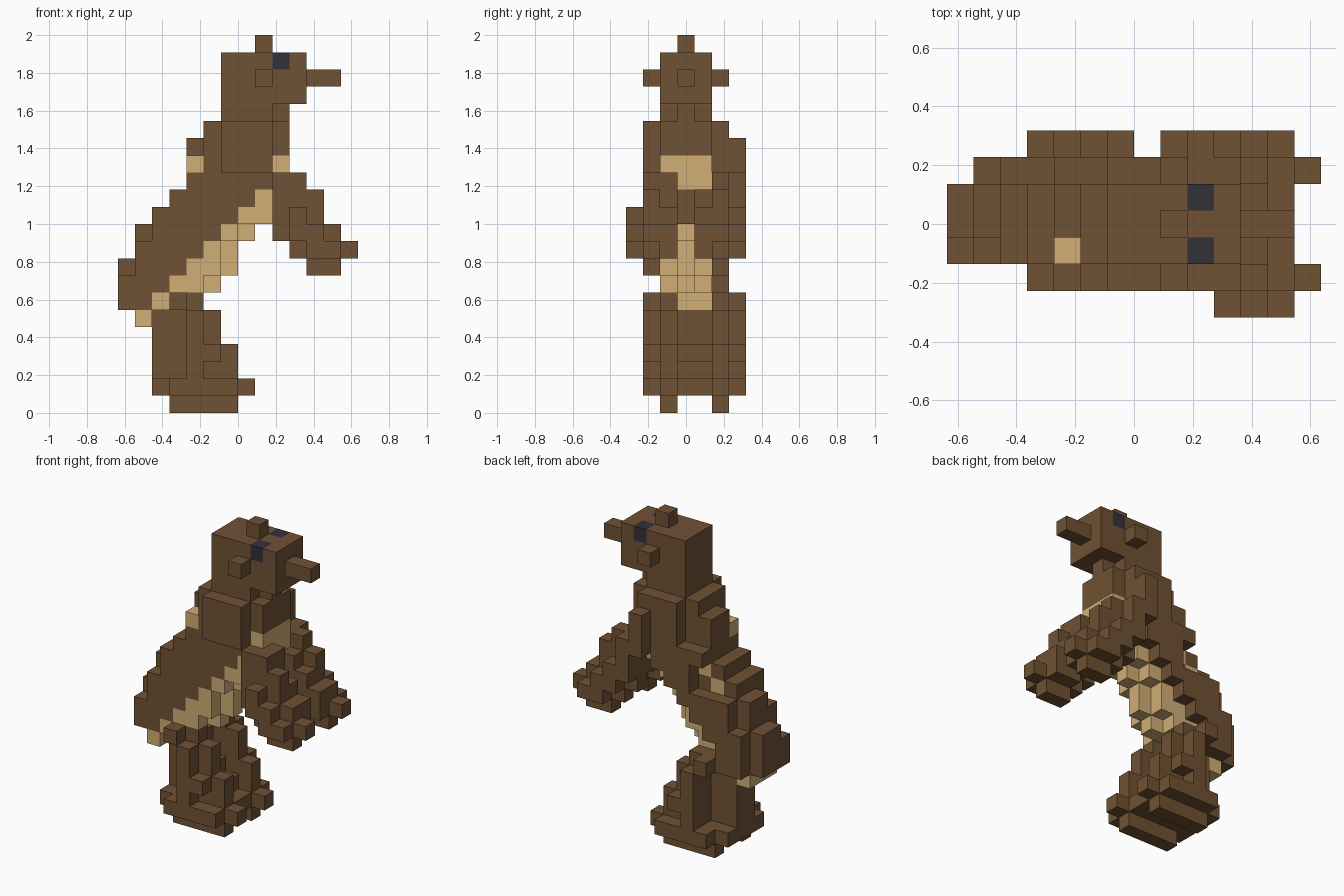
import bpy, bmesh
from mathutils import Vector

cube = bpy.data.objects.get("Cube")
if cube:
    bpy.data.objects.remove(cube, do_unlink=True)

S = 2 / 22                      # edge of one block
ORIGIN = Vector((-7 * S, -3.5 * S, 0))


def material(name, rgb):
    m = bpy.data.materials.new(name)
    m.use_nodes = True
    m.diffuse_color = (*rgb, 1)
    m.node_tree.nodes["Principled BSDF"].inputs["Base Color"].default_value = (*rgb, 1)
    return m


MATS = [material("brown_fur", (0.162, 0.083, 0.034)),
        material("tan_belly", (0.635, 0.425, 0.180)),
        material("dark_eye", (0.033, 0.031, 0.042))]
BROWN, TAN, EYE = range(3)
cells = {}                      # (i, j, k) -> (part, colour)


def box(part, i, j, k, colour=BROWN):
    """Fill an inclusive block range; later calls repaint earlier ones."""
    for a in range(i[0], i[1] + 1):
        for b in range(j[0], j[1] + 1):
            for c in range(k[0], k[1] + 1):
                cells[a, b, c] = (part, colour)


def rows(part, j, profile, colour=BROWN):
    """Side profile given as {height: (first, last)} across columns j."""
    for k, span in profile.items():
        box(part, span, j, (k, k), colour)


# Slanted torso, brown back with a tan belly edge
torso = {13: (4, 8), 12: (3, 8), 11: (2, 8), 10: (1, 7), 9: (1, 6),
         8: (0, 6), 7: (0, 5), 6: (0, 3)}
rows("torso", (2, 4), torso)
belly = {12: (8, 8), 11: (7, 8), 10: (6, 7), 9: (5, 6), 8: (4, 6),
         7: (3, 5), 6: (2, 3), 5: (1, 1)}
rows("torso", (2, 4), belly, TAN)
rows("torso", (5, 5), {13: (4, 8), 12: (5, 7), 11: (5, 6), 10: (2, 5),
                       9: (2, 4), 8: (1, 3), 7: (1, 2), 6: (1, 3)})
for i, k in ((3, 11), (4, 12)):           # tan patches on the flank
    box("torso", (i, i), (4, 4), (k, k), TAN)
for k in range(7, 12):                    # belly ridge stands out in the middle
    del cells[belly[k][1], 4, k]
    if k < 11:
        del cells[belly[k][1], 2, k]
for corner in ((0, 2, 8), (1, 2, 10)):
    del cells[corner]

# Chest, shoulders and neck
rows("chest", (2, 4), {16: (5, 9), 15: (5, 9), 14: (4, 9), 13: (4, 9)})
box("chest", (4, 4), (3, 4), (15, 15))
box("chest", (6, 8), (1, 1), (14, 16))
box("chest", (6, 8), (5, 5), (13, 16))
box("chest", (9, 9), (2, 4), (13, 14), TAN)
box("chest", (4, 4), (2, 2), (14, 14), TAN)
box("neck", (6, 8), (2, 4), (17, 17))
box("neck", (9, 9), (3, 3), (17, 17))

# Head with beak, ears, crest and eyes
box("head", (6, 10), (2, 4), (18, 20))
box("beak", (11, 12), (3, 3), (19, 19))
box("crest", (8, 8), (3, 3), (21, 21))
for side, ear, eye in (("right", 1, 2), ("left", 5, 4)):
    box(side + "_ear", (8, 8), (ear, ear), (19, 19))
    box(side + "_eye", (9, 9), (eye, eye), (20, 20), EYE)

# Arms hanging forward
arm = {13: (9, 10), 12: (9, 11), 11: (9, 11), 10: (9, 12), 9: (10, 13), 8: (11, 12)}
inner_arm = {12: (9, 10), 11: (9, 11), 10: (10, 12), 9: (11, 12)}
for side, mid, inner in (("right", 1, 2), ("left", 5, 4)):
    rows(side + "_arm", (mid, mid), arm)
    rows(side + "_arm", (inner, inner), inner_arm)
rows("right_arm", (2, 2), {13: (9, 10)})
rows("right_arm", (0, 0), {11: (10, 10), 10: (10, 11), 9: (11, 12)})
rows("left_arm", (6, 6), {15: (8, 8), 14: (8, 8), 13: (8, 9), 12: (9, 9),
                          11: (9, 10), 10: (10, 11), 9: (11, 12)})
box("chest", (9, 9), (3, 3), (11, 12))

# Legs, mirrored about the gap between columns 3 and 4
outer_leg = {6: (3, 3), 5: (4, 4), 4: (4, 4), 3: (4, 5), 2: (4, 4), 1: (3, 6)}
main_leg = {6: (3, 4), 5: (4, 5), 4: (4, 5), 3: (4, 6), 2: (4, 6), 1: (2, 7), 0: (3, 6)}
inner_leg = {5: (2, 3), 4: (2, 3), 3: (2, 4), 2: (2, 5), 1: (2, 6)}
for side, order in (("right", (1, 2, 3)), ("left", (6, 5, 4))):
    for j, profile in zip(order, (outer_leg, main_leg, inner_leg)):
        rows(side + "_leg", (j, j), profile)

# Turn each part's blocks into a mesh of its exposed faces
DIRS = [Vector(v) for v in ((1, 0, 0), (-1, 0, 0), (0, 1, 0),
                            (0, -1, 0), (0, 0, 1), (0, 0, -1))]


def build(part):
    bm = bmesh.new()
    for cell, (owner, colour) in cells.items():
        if owner != part:
            continue
        centre = Vector(cell) + Vector((0.5, 0.5, 0.5))
        for n in DIRS:
            if tuple(int(v) for v in Vector(cell) + n) in cells:
                continue
            u = Vector((n.y, n.z, n.x))
            w = n.cross(u)
            corners = [centre + (n + u * a + w * b) / 2
                       for a, b in ((-1, -1), (1, -1), (1, 1), (-1, 1))]
            face = bm.faces.new([bm.verts.new(ORIGIN + c * S) for c in corners])
            face.material_index = colour
    bmesh.ops.remove_doubles(bm, verts=bm.verts, dist=S * 0.01)
    mesh = bpy.data.meshes.new(part)
    bm.to_mesh(mesh)
    bm.free()
    for m in MATS:
        mesh.materials.append(m)
    bpy.context.scene.collection.objects.link(bpy.data.objects.new(part, mesh))


for part in sorted({owner for owner, _ in cells.values()}):
    build(part)
